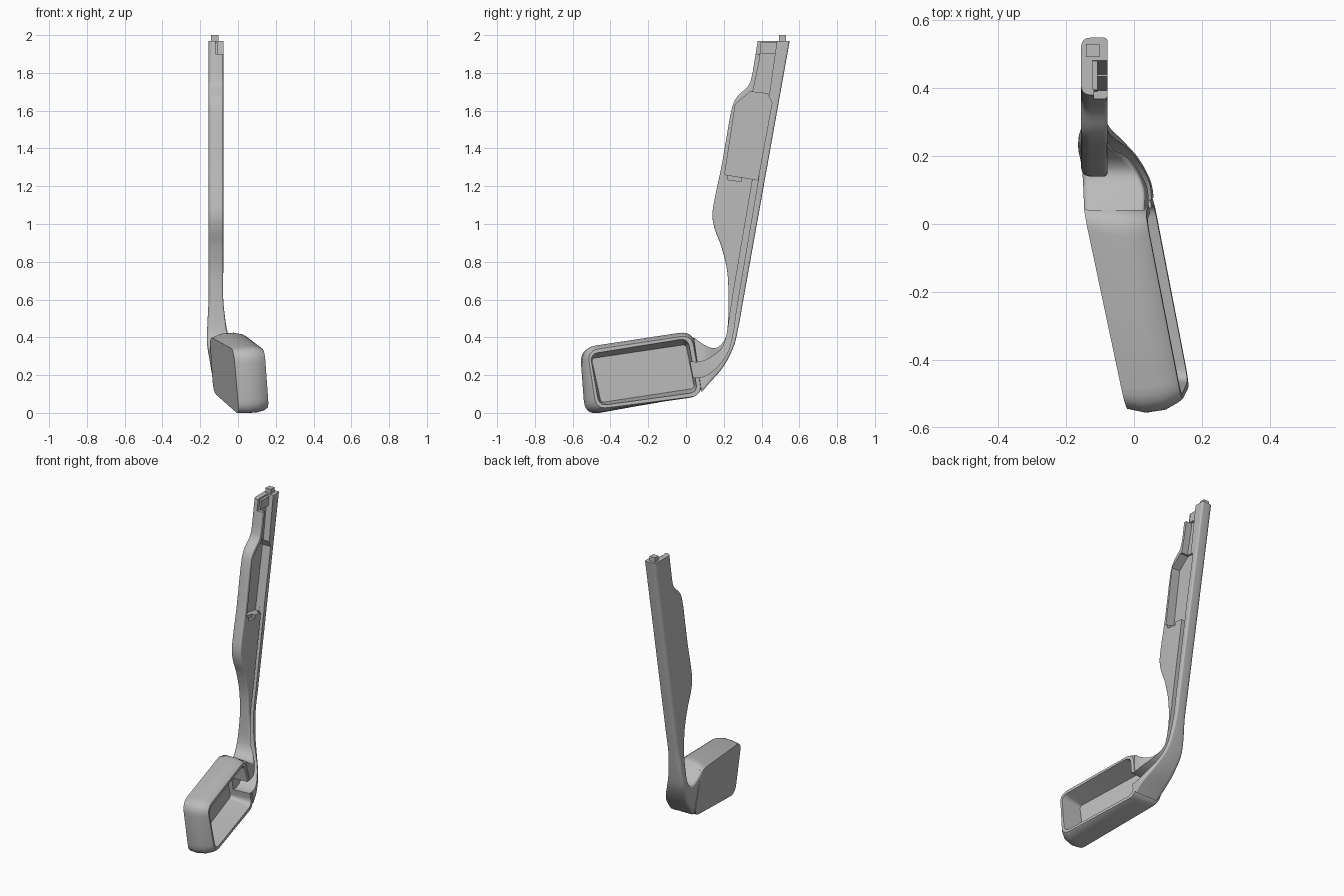
import bpy, bmesh
from mathutils import Vector

if "Cube" in bpy.data.objects:
    bpy.data.objects.remove(bpy.data.objects["Cube"])

grey = bpy.data.materials.new("plain_grey")
grey.use_nodes = True
grey.diffuse_color = (.5, .5, .5, 1)
grey.node_tree.nodes["Principled BSDF"].inputs["Base Color"].default_value = (.5, .5, .5, 1)


def loft(name, rings):
    """Skin a row of equal-length rings and cap both ends."""
    bm = bmesh.new()
    rows = [[bm.verts.new(p) for p in ring] for ring in rings]
    for low, high in zip(rows, rows[1:]):
        for i in range(len(low)):
            bm.faces.new((low[i - 1], low[i], high[i], high[i - 1]))
    bm.faces.new(rows[0])
    bm.faces.new(rows[-1])
    bmesh.ops.recalc_face_normals(bm, faces=bm.faces)
    mesh = bpy.data.meshes.new(name)
    bm.to_mesh(mesh)
    bm.free()
    mesh.materials.append(grey)
    obj = bpy.data.objects.new(name, mesh)
    bpy.context.collection.objects.link(obj)
    return obj


def rounded(corners, radii, steps=6):
    """Round every corner of a 2D polygon."""
    pts = [Vector(c) for c in corners]
    out = []
    for i, p in enumerate(pts):
        a = p + (pts[i - 1] - p).normalized() * radii[i]
        b = p + (pts[(i + 1) % len(pts)] - p).normalized() * radii[i]
        for k in range(steps + 1):
            t = k / steps
            out.append(a * (1 - t) ** 2 + p * 2 * t * (1 - t) + b * t * t)
    return out


def smooth_rows(rows, steps=5):
    """Catmull-Rom interpolation through rows of numbers."""
    rows = [Vector(r) for r in rows]
    out = []
    for i in range(len(rows) - 1):
        p, a, b, q = rows[max(i - 1, 0)], rows[i], rows[i + 1], rows[min(i + 2, len(rows) - 1)]
        for k in range(steps):
            t = k / steps
            out.append(a + (b - p) * t / 2 + (p - a * 2.5 + b * 2 - q / 2) * t * t
                       + (a * 3 - p - b * 3 + q) * t ** 3 / 2)
    return out + [rows[-1]]


def prism(name, outline, x0, x1):
    return loft(name, [[(x, y, z) for y, z in outline] for x in (x0, x1)])


def cut(target, cutter):
    mod = target.modifiers.new("cut", "BOOLEAN")
    mod.operation, mod.solver, mod.object = "DIFFERENCE", "EXACT", cutter
    bpy.context.view_layer.objects.active = target
    bpy.ops.object.modifier_apply(modifier=mod.name)


def back_x(y, z):
    return -.14 - .2 * y + .1 * (.4 - z)


def rim_x(y, z):
    return .04 - .18 * y + .1 * (.4 - z)


# Open tray: outer wall from back to rim, then down the inside to the floor
tray_rings = []
for depth, radius, corners in (
        (0, .07, ((-.55, .335), (.05, .405), (.1, .11), (-.525, -.012))),
        (.3, .08, ((-.562, .34), (.045, .43), (.095, .1), (-.535, -.014))),
        (.65, .08, ((-.555, .345), (.04, .435), (.09, .095), (-.52, -.008))),
        (.9, .07, ((-.535, .34), (.035, .425), (.088, .09), (-.49, .006))),
        (1, .06, ((-.522, .33), (.03, .413), (.085, .092), (-.475, .02))),
        (1, .045, ((-.507, .312), (.01, .395), (.062, .11), (-.46, .038))),
        (.2, .02, ((-.5, .288), (0, .362), (.045, .13), (-.45, .055)))):
    ring = []
    for y, z in rounded(corners, [radius] * 4):
        ring.append((back_x(y, z) * (1 - depth) + rim_x(y, z) * depth, y, z))
    tray_rings.append(ring)
tray = loft("tray", tray_rings)

# Arm stations: front y, front z, back y, back z, outer x, inner x
stations = [
    (.04, .4, .082, .11, -.15, .03),
    (.1, .358, .13, .165, -.152, .03),
    (.155, .343, .195, .24, -.156, .005),
    (.2, .38, .25, .345, -.165, -.035),
    (.22, .45, .277, .45, -.163, -.06)]
front_edge = [(.6, .225), (.75, .218), (.88, .187), (.97, .153), (1.05, .14), (1.15, .155),
              (1.3, .187), (1.45, .213), (1.6, .24), (1.67, .268), (1.73, .328),
              (1.78, .348), (1.86, .362), (1.97, .38)]
for z, y in front_edge:
    stations.append((y, z, .277 + .179 * (z - .45), z, -.156, -.078))

arm_rings = []
for yf, zf, yb, zb, xo, xi in smooth_rows(stations):
    width = Vector((yb - yf, zb - zf)).length
    soft = min(.03, width * .4)
    ring = []
    for x, u in rounded(((xo, 0), (xo, width), (xi, width), (xi, 0)), (soft, soft, .012, .012)):
        z = zf + (zb - zf) * u / width
        ring.append((x + .1 * (zf - z), yf + (yb - yf) * u / width, z))
    arm_rings.append(ring)
arm = loft("arm", arm_rings)

# Wire channel running from the tray up to the pocket: y, z, half width, floor x
channel = smooth_rows([
    (.01, .23, .04, -.06), (.08, .23, .04, -.065), (.15, .27, .03, -.08),
    (.21, .34, .018, -.1), (.238, .45, .015, -.11), (.26, .6, .015, -.11),
    (.372, 1.26, .015, -.11)])
rings = []
for i, (y, z, half, floor) in enumerate(channel):
    before, after = channel[max(i - 1, 0)], channel[min(i + 1, len(channel) - 1)]
    along = Vector((after[0] - before[0], after[1] - before[1])).normalized() * half
    sides = ((y - along.y, z + along.x), (y + along.y, z - along.x))
    (ya, za), (yb, zb) = sides
    rings.append([(floor, ya, za), (floor, yb, zb), (.3, yb, zb), (.3, ya, za)])

# Cutters for the channel, the main pocket and the open upper end
channel_cutter = loft("channel_cutter", rings)
arm_cutters = [
    channel_cutter,
    prism("pocket_cutter", ((.205, 1.262), (.38, 1.233), (.455, 1.64), (.43, 1.69),
                            (.34, 1.7), (.262, 1.635)), -.138, .1),
    prism("upper_cutter", ((.35, 1.68), (.392, 1.88), (.405, 2.1), (.5, 2.1), (.44, 1.68)), -.122, .1),
    prism("mouth_cutter", ((.3, 1.9), (.3, 2.1), (.45, 2.1), (.45, 1.9)), -.118, .1),
    prism("slot_cutter", ((.22, 1.235), (.22, 1.28), (.29, 1.27), (.29, 1.225)), -.1, .1)]
for cutter in arm_cutters:
    cut(arm, cutter)
cut(tray, channel_cutter)
for cutter in arm_cutters:
    bpy.data.objects.remove(cutter)

# Peg and tab at the upper end
prism("end_peg", ((.492, 1.9), (.492, 2), (.53, 2), (.53, 1.9)), -.142, -.102)
prism("end_tab", ((.39, 1.9), (.395, 1.96), (.485, 1.96), (.485, 1.9)), -.14, -.107)

# Smooth shading with sharp edges kept
for obj in (tray, arm):
    bpy.ops.object.select_all(action="DESELECT")
    obj.select_set(True)
    bpy.context.view_layer.objects.active = obj
    bpy.ops.object.shade_smooth_by_angle(angle=.6)
